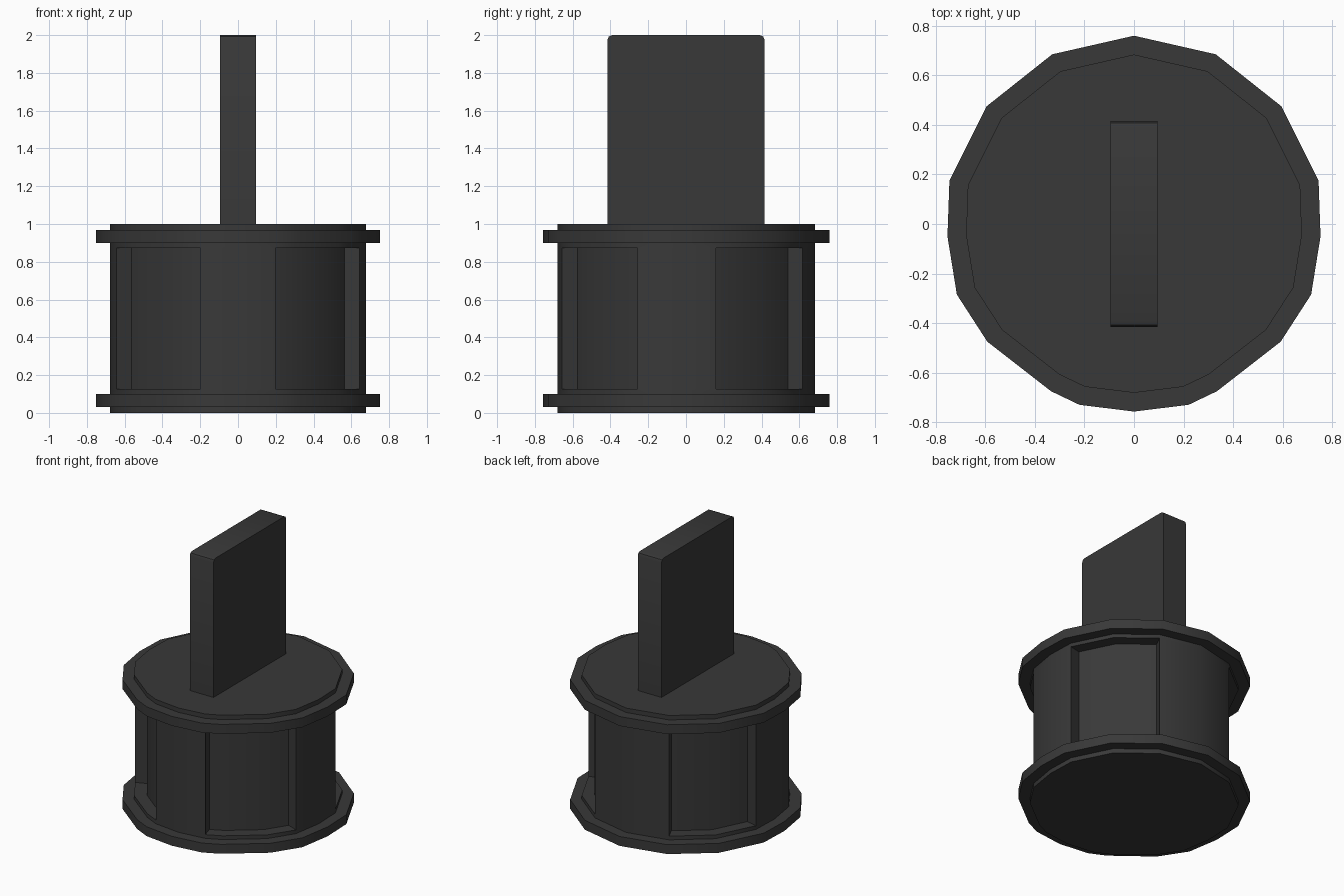
import bpy, bmesh
from math import radians

if "Cube" in bpy.data.objects:
    bpy.data.objects.remove(bpy.data.objects["Cube"])

mat = bpy.data.materials.new("dark_plastic")
mat.diffuse_color = (0.04, 0.04, 0.04, 1)
mat.use_nodes = True
mat.node_tree.nodes["Principled BSDF"].inputs["Base Color"].default_value = mat.diffuse_color


def finish(bm, name):
    bmesh.ops.recalc_face_normals(bm, faces=bm.faces)
    me = bpy.data.meshes.new(name)
    bm.to_mesh(me)
    bm.free()
    me.materials.append(mat)
    ob = bpy.data.objects.new(name, me)
    bpy.context.collection.objects.link(ob)
    bpy.ops.object.select_all(action='DESELECT')
    ob.select_set(True)
    bpy.context.view_layer.objects.active = ob
    bpy.ops.object.shade_smooth_by_angle(angle=radians(32))
    return ob


# Right half of the rim outline, back to front, then mirrored to the left
half = [(0, .76), (.33, .685), (.595, .475), (.745, .175), (.753, -.05),
        (.715, -.285), (.592, -.475), (.335, -.675), (.22, -.73), (0, -.757)]
outline = half + [(-x, y) for x, y in half[8:0:-1]]
n = len(outline)

# Drum with two flanges: (height, outline scale) layers, mirrored top to bottom
low = [(0, .9), (.032, .9), (.032, 1), (.1, 1), (.1, .9), (.127, .9)]
layers = low + [(1 - z, s) for z, s in reversed(low)]
bm = bmesh.new()
rows = [[bm.verts.new((x * s, y * s, z)) for x, y in outline] for z, s in layers]
pocket_edges = [1, 2, 5, 6, 7]
pocket_edges += [n - 1 - i for i in pocket_edges]
pockets = []
for k in range(len(rows) - 1):
    for i in range(n):
        j = (i + 1) % n
        f = bm.faces.new((rows[k][i], rows[k][j], rows[k + 1][j], rows[k + 1][i]))
        if k == len(low) - 1 and i in pocket_edges:
            pockets.append(f)
bm.faces.new(rows[0])
bm.faces.new(rows[-1])

# Four recessed side pockets
ext = bmesh.ops.extrude_face_region(bm, geom=pockets)
for v in ext["geom"]:
    if isinstance(v, bmesh.types.BMVert):
        v.co.x *= .876
        v.co.y *= .876
bmesh.ops.delete(bm, geom=[f for f in pockets if f.is_valid], context='FACES')
finish(bm, "drum_body")

# Upright blade with rounded upper corners
bm = bmesh.new()
bmesh.ops.create_cube(bm, size=1)
for v in bm.verts:
    v.co = (v.co.x * .19, v.co.y * .832, v.co.z + 1.5)
corners = [e for e in bm.edges
           if all(v.co.z > 1.9 for v in e.verts) and abs(e.verts[0].co.y - e.verts[1].co.y) < .01]
bmesh.ops.bevel(bm, geom=corners, offset=.025, segments=2, profile=.5, affect='EDGES')
finish(bm, "blade")
